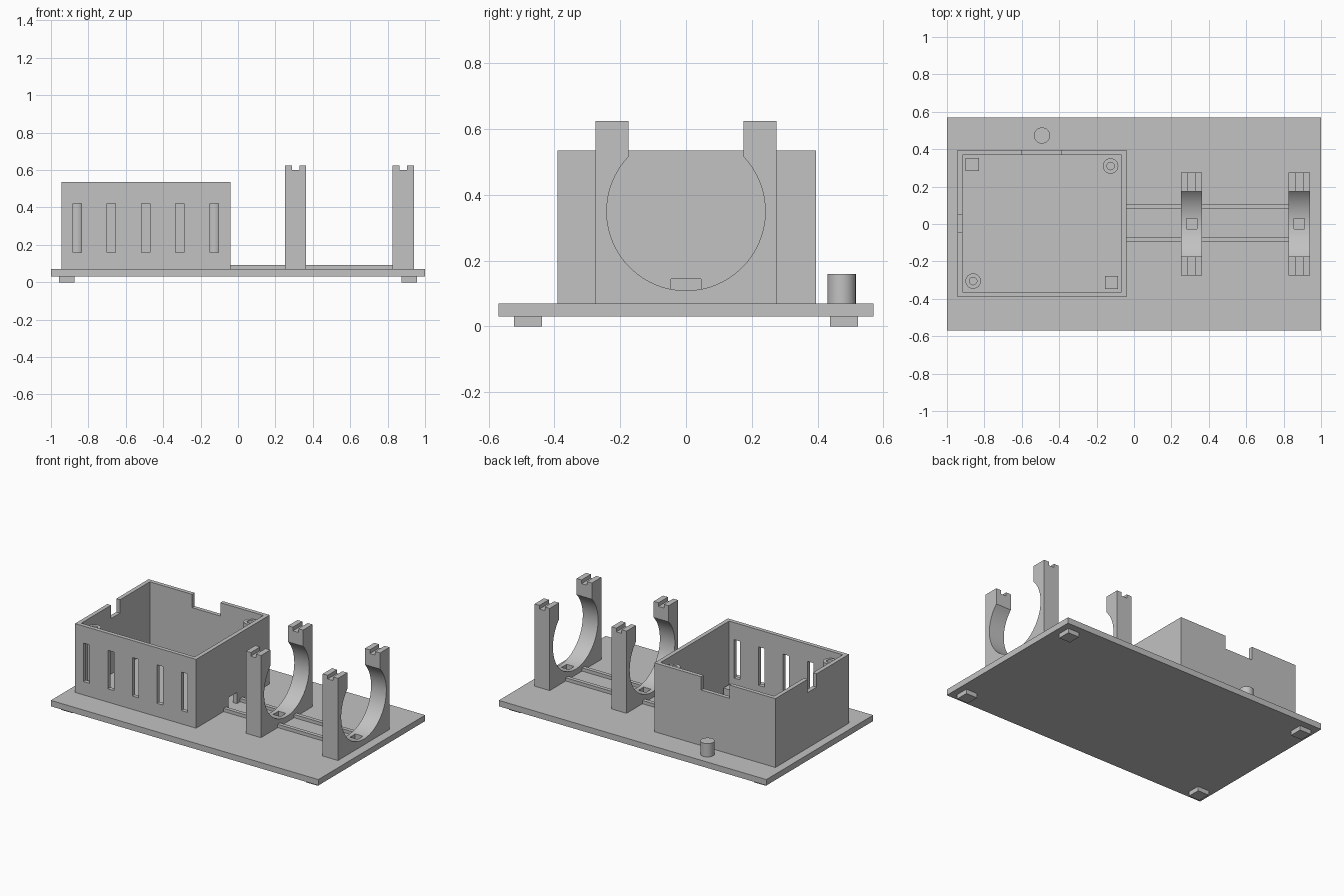
import bpy, bmesh
from math import sin, cos, asin, pi

cube = bpy.data.objects.get("Cube")
if cube:
    bpy.data.objects.remove(cube, do_unlink=True)

grey = bpy.data.materials.new("plain grey")
grey.use_nodes = True
GREY = (0.54, 0.54, 0.54, 1)
grey.diffuse_color = GREY
grey.node_tree.nodes["Principled BSDF"].inputs["Base Color"].default_value = GREY

BASE_TOP = 0.07


def finish(name, bm):
    bmesh.ops.recalc_face_normals(bm, faces=bm.faces)
    mesh = bpy.data.meshes.new(name)
    bm.to_mesh(mesh)
    bm.free()
    mesh.materials.append(grey)
    obj = bpy.data.objects.new(name, mesh)
    bpy.context.collection.objects.link(obj)
    return obj


def block(name, xs, ys, zs):
    bm = bmesh.new()
    bmesh.ops.create_cube(bm, size=1)
    for v in bm.verts:
        for i, (lo, hi) in enumerate((xs, ys, zs)):
            v.co[i] = lo if v.co[i] < 0 else hi
    return finish(name, bm)


def cylinder(name, x, y, radius, zs):
    bm = bmesh.new()
    bmesh.ops.create_cone(bm, cap_ends=True, segments=48, radius1=radius,
                          radius2=radius, depth=zs[1] - zs[0])
    bmesh.ops.translate(bm, verts=bm.verts, vec=(x, y, sum(zs) / 2))
    return finish(name, bm)


def activate(obj):
    bpy.ops.object.select_all(action='DESELECT')
    bpy.context.view_layer.objects.active = obj
    obj.select_set(True)


def cut(obj, cutter):
    cutter.hide_render = True
    mod = obj.modifiers.new("cut", 'BOOLEAN')
    mod.operation = 'DIFFERENCE'
    mod.solver = 'EXACT'
    mod.object = cutter
    activate(obj)
    bpy.ops.object.modifier_apply(modifier=mod.name)
    bpy.data.objects.remove(cutter, do_unlink=True)


def smooth(obj):
    activate(obj)
    bpy.ops.object.shade_smooth_by_angle(angle=0.5)


# Base plate and feet
block("base_plate", (-1, 1), (-0.57, 0.57), (0.03, BASE_TOP))
for side, sx in (("right", -0.915), ("left", 0.915)):
    for end, sy in (("front", -0.48), ("back", 0.48)):
        block(f"foot_{end}_{side}", (sx - 0.042, sx + 0.042),
              (sy - 0.043, sy + 0.043), (0, 0.03))

# Open enclosure with slots, cable notches and a wire opening
box = block("enclosure", (-0.945, -0.04), (-0.39, 0.395), (BASE_TOP, 0.535))
cut(box, block("cavity", (-0.917, -0.068), (-0.363, 0.368), (0, 1)))
for i in range(5):
    x = -0.86 + i * 0.183
    cut(box, block("slot", (x - 0.023, x + 0.023), (-0.5, -0.3), (0.16, 0.42)))
cut(box, block("back_notch", (-0.6, -0.39), (0.3, 0.5), (0.445, 0.7)))
cut(box, block("side_notch", (-1, -0.9), (-0.045, 0.05), (0.445, 0.7)))
cut(box, block("wire_opening", (-0.1, 0), (-0.045, 0.045), (0, 0.145)))

# Screw posts and low pads in the enclosure corners
for label, x, y in (("front", -0.86, -0.305), ("back", -0.125, 0.31)):
    post = cylinder(f"screw_post_{label}", x, y, 0.041, (BASE_TOP, 0.5))
    cut(post, cylinder("bore", x, y, 0.02, (0.3, 0.6)))
    smooth(post)
for label, x, y in (("front", -0.12, -0.313), ("back", -0.865, 0.318)):
    block(f"pad_{label}", (x - 0.035, x + 0.035), (y - 0.035, y + 0.035),
          (BASE_TOP, 0.12))

# Peg behind the enclosure
smooth(cylinder("peg", -0.492, 0.473, 0.043, (BASE_TOP, 0.16)))

# Guide rails
for label, y in (("front", -0.083), ("back", 0.092)):
    block(f"rail_{label}", (-0.04, 0.84), (y - 0.013, y + 0.013), (BASE_TOP, 0.092))


# Round cradles: profile extruded along x, then grooved and pocketed
def cradle(name, x0, x1):
    half, gap, radius, centre, top = 0.275, 0.175, 0.241, 0.35, 0.625
    start = pi - asin(gap / radius)
    arc = [(radius * sin(a), centre - radius * cos(a))
           for a in (start * (1 - 2 * i / 48) for i in range(49))]
    profile = [(-half, BASE_TOP), (half, BASE_TOP), (half, top), (gap, top),
               *arc, (-gap, top), (-half, top)]
    bm = bmesh.new()
    face = bm.faces.new([bm.verts.new((x0, y, z)) for y, z in profile])
    new = bmesh.ops.extrude_face_region(bm, geom=[face])["geom"]
    bmesh.ops.translate(bm, vec=(x1 - x0, 0, 0),
                        verts=[g for g in new if isinstance(g, bmesh.types.BMVert)])
    obj = finish(name, bm)
    mid = (x0 + x1) / 2
    cut(obj, block("groove", (mid - 0.02, mid + 0.02), (-1, 1), (0.6, 1)))
    cut(obj, block("pocket", (mid - 0.028, mid + 0.028), (-0.026, 0.03), (0.072, 0.3)))
    smooth(obj)


cradle("cradle_inner", 0.252, 0.364)
cradle("cradle_outer", 0.826, 0.94)
